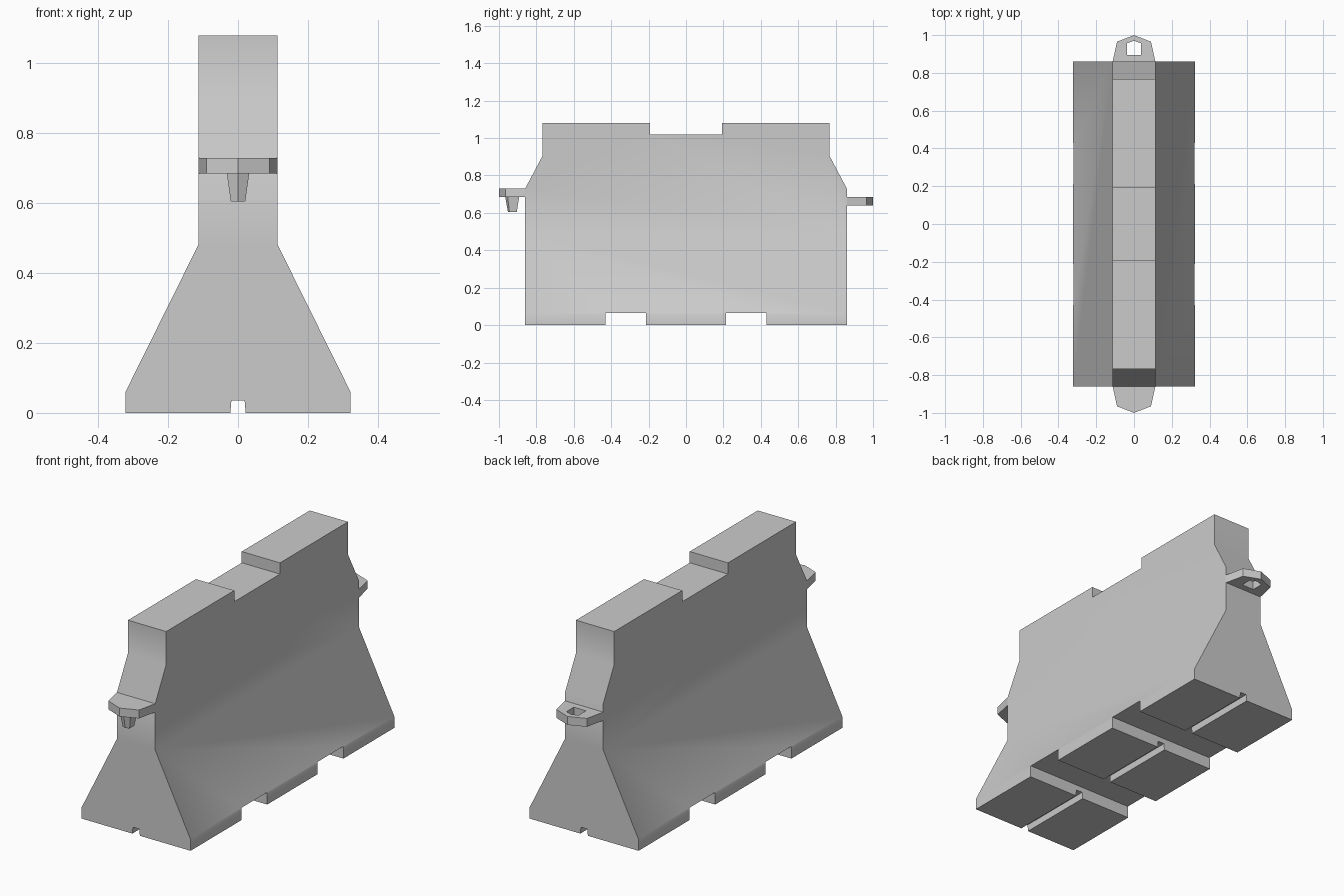
import bpy, bmesh, math

if "Cube" in bpy.data.objects:
    bpy.data.objects.remove(bpy.data.objects["Cube"])

W = 0.113          # half width of the upper wall
L = 0.86           # half length of the wall


def mirrored(half):
    """Close a half outline (u >= 0) with its mirror image in u."""
    return half + [(-u, v) for u, v in reversed(half) if u > 0]


def loft(name, rings):
    """Solid through rings of 3D points, capped at both ends."""
    bm = bmesh.new()
    loops = [[bm.verts.new(p) for p in ring] for ring in rings]
    n = len(loops[0])
    for a, b in zip(loops, loops[1:]):
        for i in range(n):
            j = (i + 1) % n
            bm.faces.new((a[i], a[j], b[j], b[i]))
    bm.faces.new(loops[0])
    bm.faces.new(loops[-1])
    bmesh.ops.recalc_face_normals(bm, faces=bm.faces)
    mesh = bpy.data.meshes.new(name)
    bm.to_mesh(mesh)
    bm.free()
    obj = bpy.data.objects.new(name, mesh)
    bpy.context.collection.objects.link(obj)
    return obj


def activate(obj):
    bpy.ops.object.select_all(action='DESELECT')
    obj.select_set(True)
    bpy.context.view_layer.objects.active = obj


def boolean(obj, cutter, operation):
    activate(obj)
    mod = obj.modifiers.new("cut", 'BOOLEAN')
    mod.object, mod.operation, mod.solver = cutter, operation, 'EXACT'
    bpy.ops.object.modifier_apply(modifier=mod.name)
    bpy.data.objects.remove(cutter)


def plate(name, outline, z0, z1):
    return loft(name, [[(x, y, z) for x, y in outline] for z in (z0, z1)])


# Wall: long side silhouette, with top recess and forklift slots
side = mirrored([(0.213, 0), (0.213, 0.064), (0.43, 0.064), (0.43, 0), (L, 0),
                 (L, 0.73), (0.767, 0.905), (0.767, 1.08), (0.193, 1.08), (0.193, 1.02)])
wall = loft("barrier_wall", [[(x, y, z) for y, z in side] for x in (-0.5, 0.5)])

# Wall: flared cross-section with the drain groove underneath
section = mirrored([(0.022, -0.1), (0.022, 0), (0.019, 0.035), (0.0, 0.035)][:3]
                   + [])
section = ([(0.019, 0.035), (0.022, 0), (0.022, -0.1), (0.322, -0.1), (0.322, 0.06),
            (W, 0.482), (W, 1.3)])
section = mirrored(section)
flare = loft("flare_profile", [[(x, y, z) for x, z in section] for y in (-1.2, 1.2)])
boolean(wall, flare, 'INTERSECT')

# Linking tabs at both ends
tab = mirrored([(W, L), (0.09, 0.965), (0, 1.0)])
hole = mirrored([(0.036, 0.895), (0.036, 0.957), (0, 0.97)])
eye_tab = plate("eye_tab", tab, 0.64, 0.685)
boolean(eye_tab, plate("eye_hole", hole, 0.6, 0.75), 'DIFFERENCE')
pin_tab = plate("pin_tab", [(x, -y) for x, y in tab], 0.685, 0.73)

# Tapered pin that drops into the next barrier's eye
top = mirrored([(0.032, 0.892), (0.032, 0.953), (0, 0.966)])
pin = loft("link_pin", [[(x * s, -0.928 - (y - 0.928) * s, z) for x, y in top]
                        for z, s in ((0.685, 1.0), (0.605, 0.64))])

for obj in (wall, eye_tab, pin_tab, pin):
    activate(obj)
    bpy.ops.object.shade_smooth_by_angle(angle=math.radians(30))
